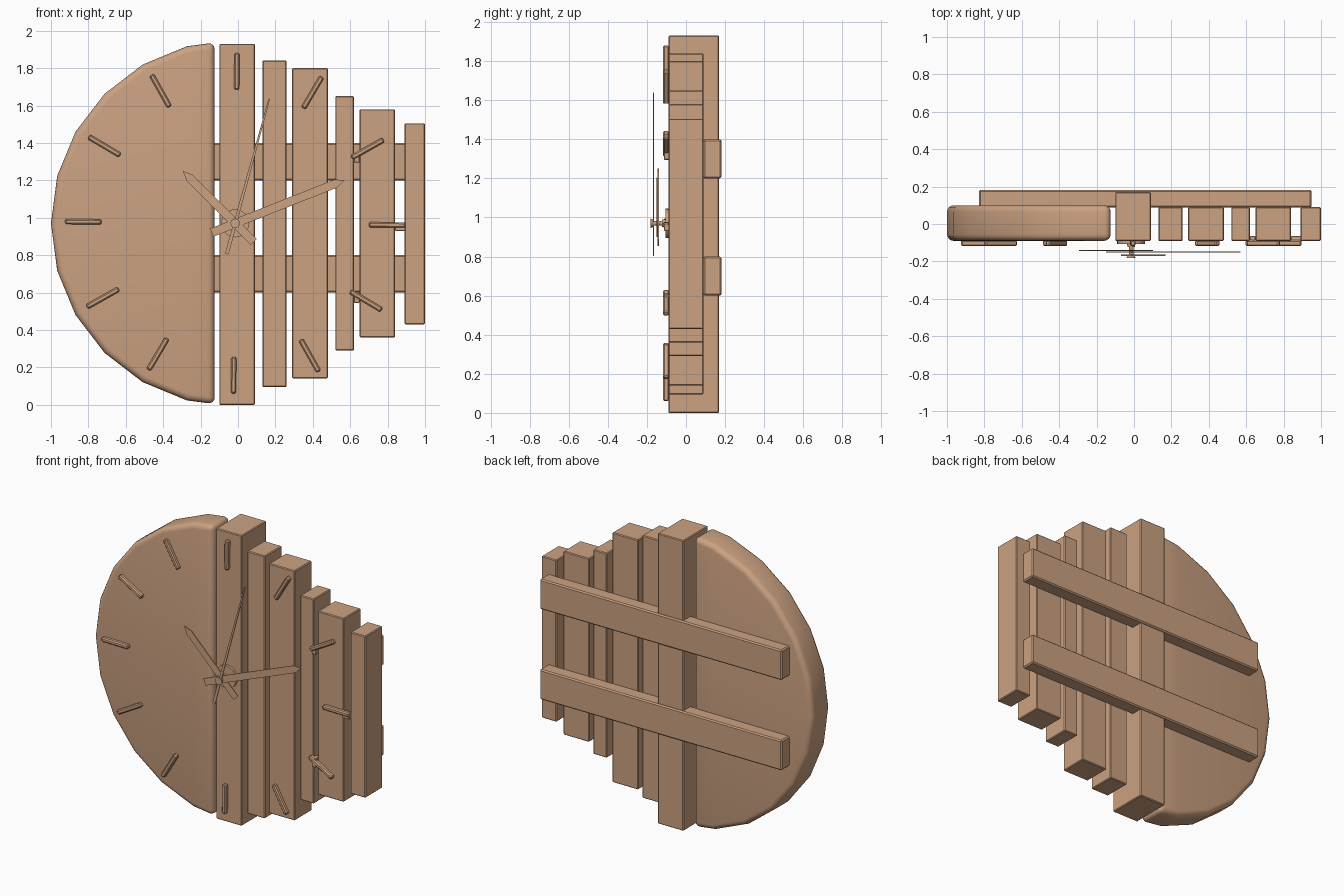
import bpy, bmesh
from math import sin, cos, radians, sqrt
from mathutils import Matrix, Vector

if "Cube" in bpy.data.objects:
    bpy.data.objects.remove(bpy.data.objects["Cube"])

PX, PZ = -0.015, 0.97          # hand pivot
wood = bpy.data.materials.new("wood")
wood.diffuse_color = (0.6, 0.36, 0.22, 1)
wood.use_nodes = True
wood.node_tree.nodes["Principled BSDF"].inputs["Base Color"].default_value = wood.diffuse_color


def prism(name, pts, y0, y1, bevel=0.0, segs=1, smooth=False, front=1.0):
    """Extrude an (x, z) outline from y0 (front) to y1 (back); 'front' tapers nothing when 1."""
    bm = bmesh.new()
    a = [bm.verts.new((x, y0, z)) for x, z in pts]
    b = [bm.verts.new((x, y1, z)) for x, z in pts]
    n = len(pts)
    bm.faces.new(a)
    bm.faces.new(b[::-1])
    for i in range(n):
        j = (i + 1) % n
        bm.faces.new((a[j], a[i], b[i], b[j]))
    bmesh.ops.recalc_face_normals(bm, faces=bm.faces)
    if bevel:
        edges = [e for e in bm.edges if e.calc_face_angle() > radians(30)]
        bmesh.ops.bevel(bm, geom=edges, offset=bevel, segments=segs,
                        profile=0.5, affect='EDGES')
    return finish(name, bm, smooth)


def finish(name, bm, smooth=False):
    me = bpy.data.meshes.new(name)
    bm.to_mesh(me)
    bm.free()
    ob = bpy.data.objects.new(name, me)
    bpy.context.collection.objects.link(ob)
    me.materials.append(wood)
    if smooth:
        bpy.ops.object.select_all(action='DESELECT')
        ob.select_set(True)
        bpy.context.view_layer.objects.active = ob
        bpy.ops.object.shade_smooth_by_angle(angle=radians(35))
    return ob


def box(name, x0, x1, y0, y1, z0, z1, bevel=0.005):
    return prism(name, [(x0, z0), (x1, z0), (x1, z1), (x0, z1)], y0, y1, bevel)


def cylinder(name, r, y0, y1, r_back=None, n=24):
    bm = bmesh.new()
    m = Matrix.Translation((PX, (y0 + y1) / 2, PZ)) @ Matrix.Rotation(radians(90), 4, 'X')
    # local +z turns to -y, so radius2 is the front end
    bmesh.ops.create_cone(bm, cap_ends=True, segments=n, radius1=r_back or r,
                          radius2=r, depth=y1 - y0, matrix=m)
    return finish(name, bm, True)


def turned(pts, deg):
    """Place points (along, across) around the pivot, at an angle from +x."""
    c, s = cos(radians(deg)), sin(radians(deg))
    return [(PX + u * c - v * s, PZ + u * s + v * c) for u, v in pts]


# Half disc: 24-sided circle cut off on the right
R, CX, CUT = 0.98, -0.02, -0.125
arc = [(CX + R * cos(radians(a)), PZ + R * sin(radians(a))) for a in range(105, 256, 15)]
cut_z = R * (sin(radians(75)) + (1 - sin(radians(75))) * (CUT - arc[0][0]) / (CX - arc[0][0]))
prism("half_disc", [(CUT, PZ + cut_z)] + arc + [(CUT, PZ - cut_z)],
      -0.09, 0.10, 0.035, 4, True)

# Upright slats: x range, z range, back depth
slats = [(-0.10, 0.09, 0.0, 1.93, 0.17), (0.13, 0.26, 0.095, 1.84, 0.09),
         (0.29, 0.48, 0.14, 1.80, 0.09), (0.52, 0.62, 0.29, 1.65, 0.09),
         (0.65, 0.84, 0.36, 1.58, 0.09), (0.89, 1.0, 0.43, 1.505, 0.09)]
for i, (x0, x1, z0, z1, yb) in enumerate(slats):
    box(f"slat_{i + 1}", x0, x1, -0.09, yb, z0, z1)

# Back rails
for name, z in (("lower_rail", 0.60), ("upper_rail", 1.20)):
    box(name, -0.83, 0.95, 0.088, 0.182, z, z + 0.2, 0.008)

# Hour marks: bars with chamfered fronts
for h in range(12):
    pts = turned([(0.715, -0.014), (0.91, -0.014), (0.91, 0.014), (0.715, 0.014)],
                 89.4 - 30 * h)
    prism(f"hour_mark_{h or 12}", pts, -0.118, -0.086, 0.007)

# Small glue blocks where marks span a gap between slats
for i, (x0, x1, z0, z1) in enumerate([(0.62, 0.65, 1.295, 1.335), (0.84, 0.895, 0.93, 0.965),
                                      (0.62, 0.65, 0.545, 0.605)]):
    box(f"mark_block_{i + 1}", x0, x1, -0.112, -0.065, z0, z1, 0.003)

# Centre washer, spindle and cap
cylinder("washer", 0.075, -0.106, -0.088)
cylinder("spindle_collar", 0.02, -0.122, -0.105, n=16)
cylinder("spindle", 0.012, -0.172, -0.105, n=16)
cylinder("spindle_cap", 0.025, -0.182, -0.168, 0.018)


# Pointed hands
def hand(name, deg, length, tail, w, tip, y, tail_w=None):
    t = tail_w or w
    prism(name, turned([(-tail, -t), (length - tip, -w), (length, 0),
                        (length - tip, w), (-tail, t)], deg), y - 0.003, y + 0.003)


hand("hour_hand", 135, 0.395, 0.14, 0.023, 0.05, -0.142)
hand("minute_hand", 21.6, 0.628, 0.135, 0.023, 0.05, -0.149)
hand("second_hand", 74.7, 0.695, 0.17, 0.004, 0.01, -0.167, 0.010)
